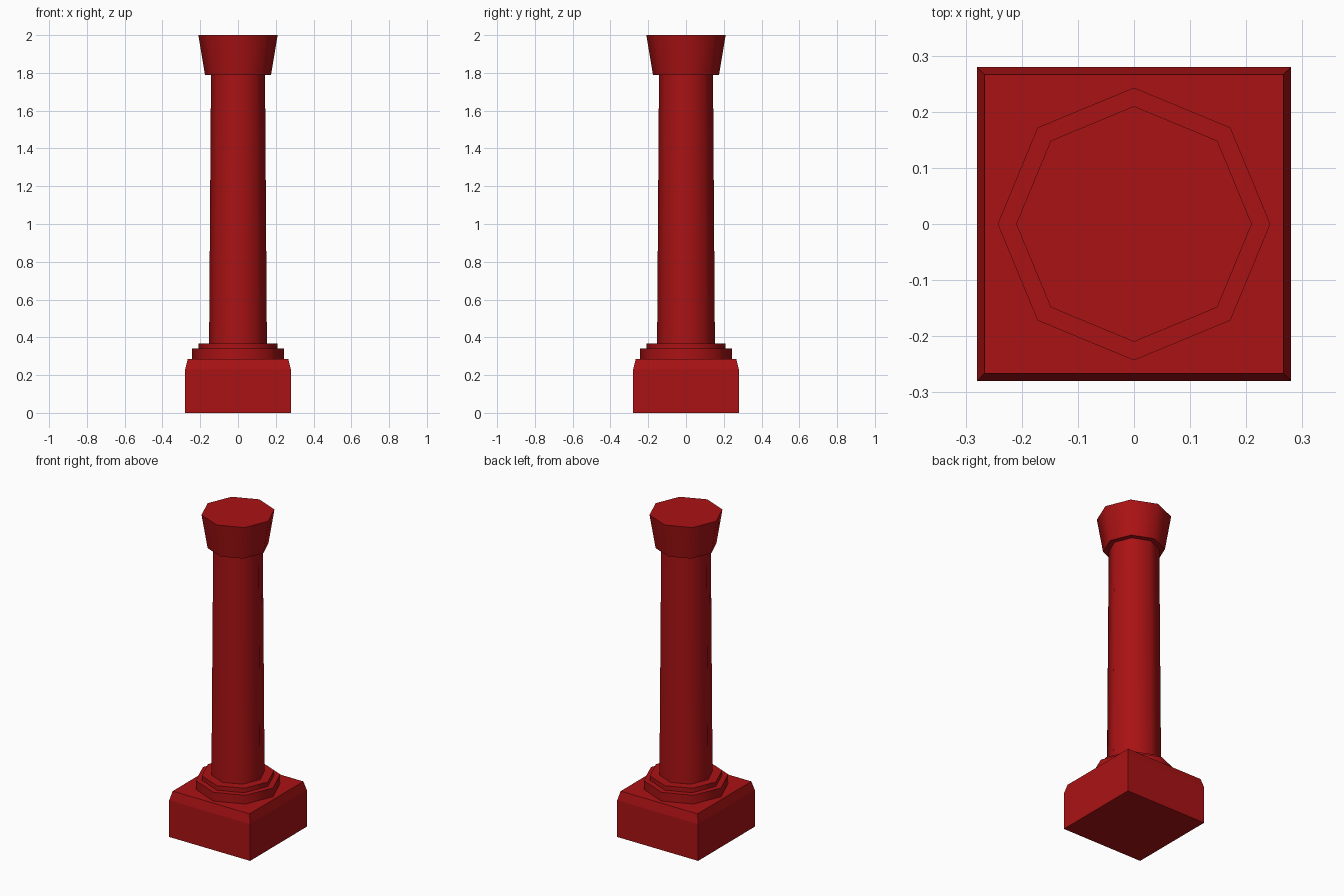
import bpy
import math

if "Cube" in bpy.data.objects:
    bpy.data.objects.remove(bpy.data.objects["Cube"])

red = bpy.data.materials.new("dark_red")
red.diffuse_color = (0.4, 0.006, 0.007, 1)
red.use_nodes = True
red.node_tree.nodes["Principled BSDF"].inputs["Base Color"].default_value = red.diffuse_color


def tapered(name, sides, sections, turn=0.0, smooth=True):
    """Closed solid with a regular polygon at each (radius, z) section."""
    verts = [(r * math.cos(turn + 2 * math.pi * i / sides),
              r * math.sin(turn + 2 * math.pi * i / sides), z)
             for r, z in sections for i in range(sides)]
    faces = [tuple(reversed(range(sides))),
             tuple(range(len(verts) - sides, len(verts)))]
    for k in range(len(sections) - 1):
        a, b = k * sides, (k + 1) * sides
        for i in range(sides):
            j = (i + 1) % sides
            faces.append((a + i, a + j, b + j, b + i))
    mesh = bpy.data.meshes.new(name)
    mesh.from_pydata(verts, [], faces)
    mesh.materials.append(red)
    obj = bpy.data.objects.new(name, mesh)
    bpy.context.collection.objects.link(obj)
    if smooth:
        bpy.ops.object.select_all(action='DESELECT')
        obj.select_set(True)
        bpy.context.view_layer.objects.active = obj
        bpy.ops.object.shade_smooth_by_angle(angle=math.radians(50))
    return obj


# Square plinth with sloped upper edge
d = math.sqrt(2)
tapered("plinth", 4, [(0.28 * d, 0), (0.28 * d, 0.23), (0.266 * d, 0.285)],
        turn=math.pi / 4, smooth=False)

# Two stepped octagonal rings
tapered("lower_ring", 8, [(0.243, 0.285), (0.243, 0.34)])
tapered("upper_ring", 8, [(0.208, 0.34), (0.208, 0.368)])

# Slightly tapering shaft
tapered("shaft", 8, [(0.153, 0.368), (0.143, 1.79)])

# Flared capital
tapered("capital", 8, [(0.175, 1.79), (0.21, 2.0)])
